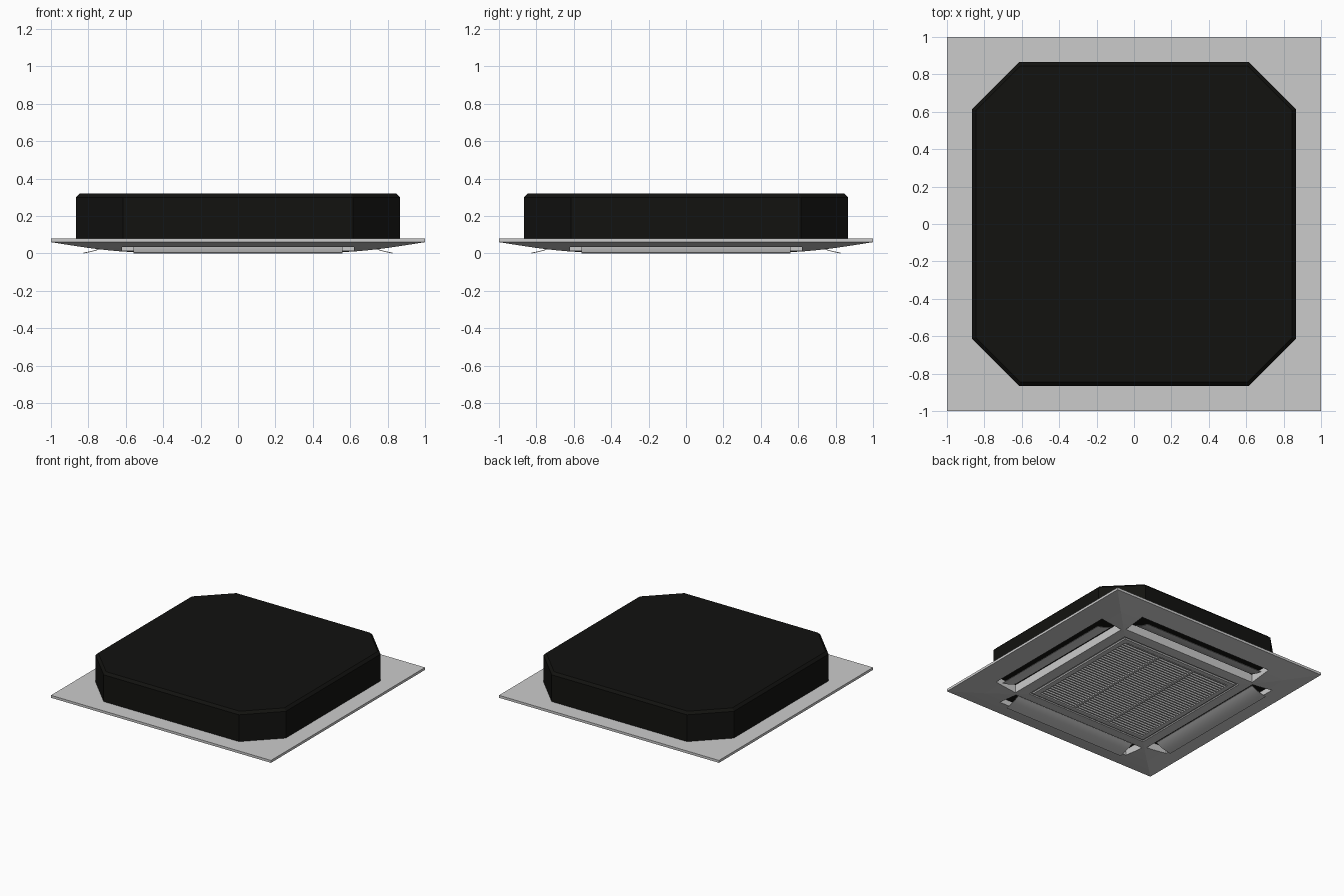
import bpy, bmesh, math
from mathutils import Matrix, Vector

if "Cube" in bpy.data.objects:
    bpy.data.objects.remove(bpy.data.objects["Cube"])


def make_object(name, bm, mat=None):
    bmesh.ops.recalc_face_normals(bm, faces=bm.faces)
    me = bpy.data.meshes.new(name)
    bm.to_mesh(me)
    bm.free()
    ob = bpy.data.objects.new(name, me)
    bpy.context.collection.objects.link(ob)
    if mat:
        me.materials.append(mat)
    return ob


def loft(bm, loops):
    """Join closed loops of equal length and cap both ends."""
    rings = [[bm.verts.new(p) for p in lp] for lp in loops]
    n = len(rings[0])
    for a, b in zip(rings, rings[1:]):
        for i in range(n):
            j = (i + 1) % n
            bm.faces.new((a[i], a[j], b[j], b[i]))
    bm.faces.new(rings[0])
    bm.faces.new(rings[-1])


def box(bm, centre, size, tilt=0.0):
    m = (Matrix.Translation(centre) @ Matrix.Rotation(tilt, 4, 'X')
         @ Matrix.Diagonal((*size, 1)))
    bmesh.ops.create_cube(bm, size=1, matrix=m)


def square(r, z):
    return [(-r, -r, z), (r, -r, z), (r, r, z), (-r, r, z)]


def octagon(r, c, z):
    return [(-c, -r, z), (c, -r, z), (r, -c, z), (r, c, z),
            (c, r, z), (-c, r, z), (-r, c, z), (-r, -c, z)]


black = bpy.data.materials.new("black_casing")
black.diffuse_color = (0.006, 0.006, 0.005, 1)
black.use_nodes = True
black.node_tree.nodes["Principled BSDF"].inputs["Base Color"].default_value = black.diffuse_color

# Casing above the ceiling, with cut corners and a bevelled top edge
bm = bmesh.new()
loft(bm, [octagon(0.865, 0.615, 0.079), octagon(0.865, 0.615, 0.30),
          octagon(0.845, 0.607, 0.32)])
make_object("casing", bm, black)

# Fascia panel: bowed underside, shadow groove, recessed grille well
profile = [(1, 0.08), (1, 0.06), (0.9, 0.044), (0.8, 0.029), (0.7, 0.017),
           (0.62, 0.010), (0.56, 0.007), (0.555, 0.014), (0.545, 0.014),
           (0.54, 0.005), (0.50, 0.005), (0.50, 0.05)]
bm = bmesh.new()
loft(bm, [square(r, z) for r, z in profile])
panel = make_object("fascia_panel", bm)

# Four air outlets cut through the panel
bm = bmesh.new()
for k in range(4):
    c = Matrix.Rotation(k * math.pi / 2, 3, 'Z') @ Vector((0, -0.74, 0.05))
    box(bm, c, (1.24, 0.19, 0.3) if k % 2 == 0 else (0.19, 1.24, 0.3))
cutter = make_object("outlet_cutter", bm)
cutter.hide_render = True
cutter.hide_viewport = True
mod = panel.modifiers.new("outlets", 'BOOLEAN')
mod.operation = 'DIFFERENCE'
mod.solver = 'EXACT'
mod.object = cutter

# Curved air vanes, drooping outwards from each outlet
section = [(0.69, 0.045), (0.71, 0.034), (0.735, 0.023), (0.765, 0.013),
           (0.795, 0.006), (0.825, 0.0)]
outline = section + [(r, z + 0.004) for r, z in reversed(section)]
for k, side in enumerate(("front", "right", "back", "left")):
    bm = bmesh.new()
    loft(bm, [[(x, -r, z) for r, z in outline] for x in (-0.56, 0.56)])
    bmesh.ops.rotate(bm, verts=bm.verts, cent=(0, 0, 0),
                     matrix=Matrix.Rotation(k * math.pi / 2, 3, 'Z'))
    vane = make_object(side + "_vane", bm)
    for o in bpy.context.selected_objects:
        o.select_set(False)
    vane.select_set(True)
    bpy.context.view_layer.objects.active = vane
    bpy.ops.object.shade_smooth_by_angle(angle=math.radians(30))

# Intake grille: slats and two dividing bars
bm = bmesh.new()
count = 34
for i in range(count):
    y = -0.5 + (i + 0.5) / count
    box(bm, (0, y, 0.017), (1.0, 0.008, 0.022), math.radians(20))
make_object("grille_slats", bm)

bm = bmesh.new()
for x in (-0.167, 0.167):
    box(bm, (x, 0, 0.027), (0.02, 1.0, 0.046))
make_object("grille_bars", bm)
